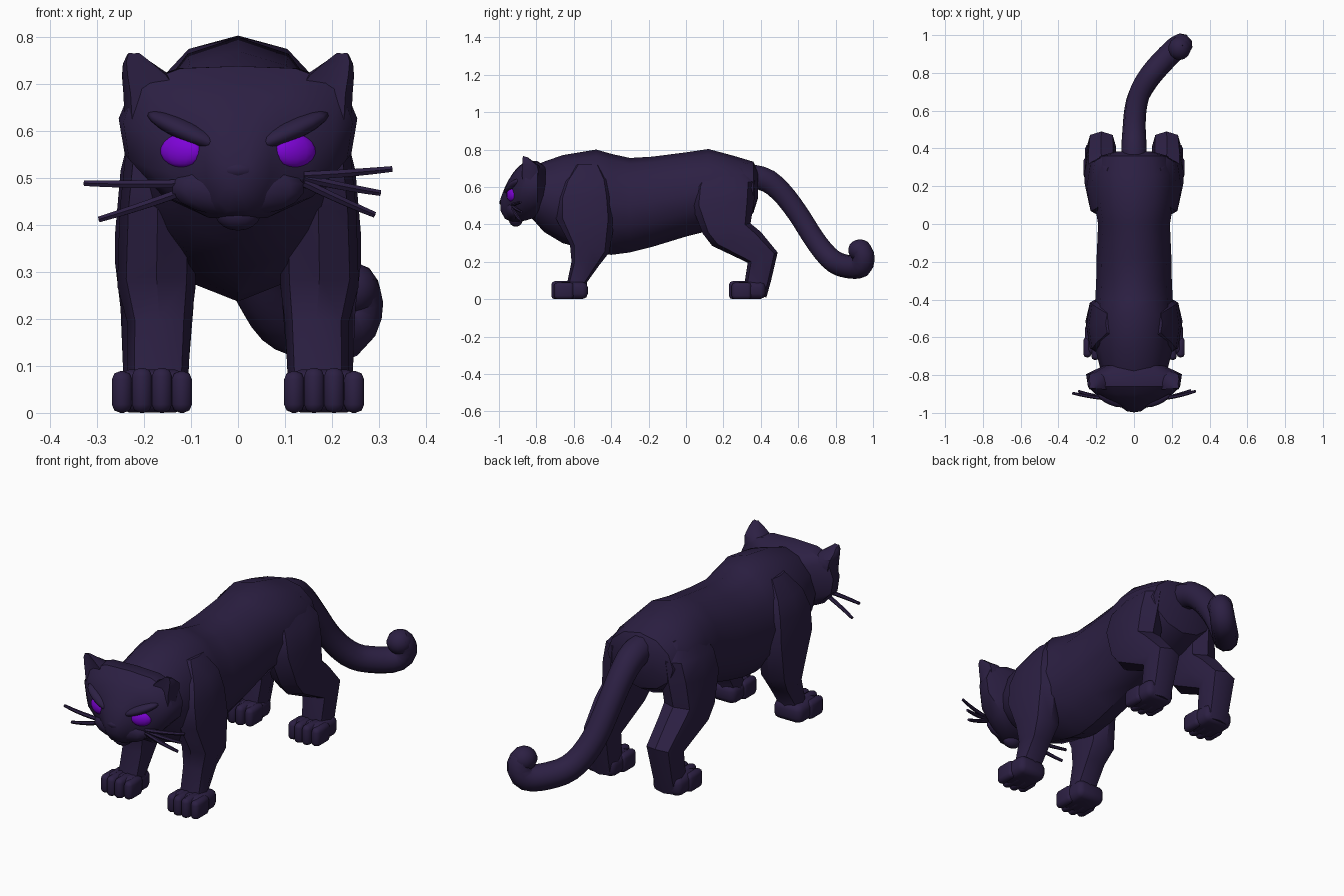
import bpy, bmesh, math
from mathutils import Vector, Matrix

if "Cube" in bpy.data.objects:
    bpy.data.objects.remove(bpy.data.objects["Cube"])


def material(name, rgb):
    m = bpy.data.materials.new(name)
    m.diffuse_color = (*rgb, 1)
    m.use_nodes = True
    m.node_tree.nodes["Principled BSDF"].inputs["Base Color"].default_value = m.diffuse_color
    return m


FUR = material("dark purple fur", (0.025, 0.014, 0.056))
EYE = material("violet eye", (0.21, 0.001, 0.69))


def finish(name, bm, mat=FUR, angle=32):
    bmesh.ops.recalc_face_normals(bm, faces=bm.faces)
    me = bpy.data.meshes.new(name)
    bm.to_mesh(me)
    bm.free()
    me.materials.append(mat)
    ob = bpy.data.objects.new(name, me)
    bpy.context.collection.objects.link(ob)
    bpy.ops.object.select_all(action='DESELECT')
    ob.select_set(True)
    bpy.context.view_layer.objects.active = ob
    bpy.ops.object.shade_smooth_by_angle(angle=math.radians(angle))
    return ob


def loft(name, rings, angle=38):
    """Skin a list of closed rings of points and cap both ends."""
    bm = bmesh.new()
    vs = [[bm.verts.new(p) for p in r] for r in rings]
    n = len(vs[0])
    for a, b in zip(vs, vs[1:]):
        for i in range(n):
            j = (i + 1) % n
            bm.faces.new((a[i], a[j], b[j], b[i]))
    bm.faces.new(vs[0])
    bm.faces.new(vs[-1])
    return finish(name, bm, angle=angle)


def sections(name, half, rows):
    """Loft along y: rows of (y, top z, bottom z, half width) scaling a half profile."""
    prof = half + [(-x, z) for x, z in half[-2:0:-1]]
    return loft(name, [[(x * w, y, (t + b) / 2 + z * (t - b) / 2) for x, z in prof]
                       for y, t, b, w in rows])


def limb(name, rows, side, dent=0.0):
    """Loft rows of (front y, front z, back y, back z, inner x, outer x)."""
    rings = []
    for fy, fz, by, bz, xi, xo in rows:
        ring = []
        for k in range(8):
            a = math.tau * k / 8
            c, s = math.cos(a), math.sin(a)
            c = math.copysign(abs(c) ** 0.75, c) * (1 - dent * (k == 0))
            s = math.copysign(abs(s) ** 0.75, s)
            ring.append((side * ((xi + xo) / 2 + s * (xo - xi) / 2),
                         (fy + by) / 2 + c * (fy - by) / 2,
                         (fz + bz) / 2 + c * (fz - bz) / 2))
        rings.append(ring)
    return loft(name, rings)


def block(name, lo, hi, bevel):
    """Rounded box between two corners."""
    bm = bmesh.new()
    lo, hi = Vector(lo), Vector(hi)
    bmesh.ops.create_cube(bm, size=1, matrix=Matrix.Translation((lo + hi) / 2)
                          @ Matrix.Diagonal((*[abs(d) for d in hi - lo], 1)))
    bmesh.ops.bevel(bm, geom=bm.edges[:], offset=bevel, segments=2,
                    affect='EDGES', profile=0.5)
    return finish(name, bm, angle=50)


def ellipsoid(name, loc, radii, rot=Matrix(), mat=FUR):
    bm = bmesh.new()
    bmesh.ops.create_uvsphere(bm, u_segments=14, v_segments=9, radius=1,
                              matrix=Matrix.Translation(loc) @ rot @ Matrix.Diagonal((*radii, 1)))
    return finish(name, bm, mat, 60)


def tube(name, pts, depth, radii, res=2):
    """Round tube along a smooth path, turned into a mesh."""
    cu = bpy.data.curves.new(name, 'CURVE')
    cu.dimensions = '3D'
    cu.bevel_depth, cu.bevel_resolution, cu.use_fill_caps = depth, res, True
    sp = cu.splines.new('NURBS')
    sp.points.add(len(pts) - 1)
    for p, co, r in zip(sp.points, pts, radii):
        p.co, p.radius = (*co, 1), r
    sp.order_u, sp.use_endpoint_u, sp.resolution_u = 3, True, 3
    ob = bpy.data.objects.new(name, cu)
    bpy.context.collection.objects.link(ob)
    bpy.ops.object.select_all(action='DESELECT')
    ob.select_set(True)
    bpy.context.view_layer.objects.active = ob
    bpy.ops.object.convert(target='MESH')
    ob = bpy.context.object
    ob.data.materials.clear()
    ob.data.materials.append(FUR)
    bpy.ops.object.shade_smooth_by_angle(angle=math.radians(50))


# Torso with neck, shoulder hump and rump
sections("body", [(0, 1), (.5, .87), (.86, .5), (1, 0), (.9, -.45), (.5, -.85), (0, -1)], [
    (-.84, .70, .45, .15), (-.76, .735, .36, .18), (-.66, .77, .30, .205),
    (-.48, .80, .25, .215), (-.40, .777, .237, .205), (-.30, .755, .25, .20),
    (-.18, .762, .28, .198), (0, .785, .335, .19), (.12, .803, .365, .21),
    (.26, .765, .40, .215), (.36, .735, .46, .18), (.385, .69, .54, .09)])

# Wedge-shaped head, widest at the cheeks
sections("head", [(0, 1), (.5, .97), (.88, .75), (1, .25), (.95, -.25), (.65, -.75), (.3, -1), (0, -1)], [
    (-.75, .71, .46, .16), (-.795, .738, .44, .254), (-.86, .738, .42, .244),
    (-.90, .705, .415, .205), (-.925, .675, .415, .155), (-.947, .64, .42, .10),
    (-.968, .60, .43, .07), (-.993, .535, .475, .035)])

# Muzzle, nose and chin
ellipsoid("muzzle", (0, -.92, .478), (.145, .047, .06))
ellipsoid("nose", (0, -.962, .517), (.05, .036, .024))
ellipsoid("chin", (0, -.91, .425), (.05, .037, .037))

for s, tag in ((-1, "left"), (1, "right")):
    # Eye tucked under a slanted brow
    ellipsoid(tag + "_eye", (s * .12, -.932, .558), (.05, .02, .036),
              Matrix.Rotation(s * math.radians(24), 4, 'Z'), EYE)
    d = Vector((s * .12, .05, .055))
    ellipsoid(tag + "_brow", (s * .115, -.926, .602), (.09, .035, .022),
              d.to_track_quat('X', 'Z').to_matrix().to_4x4())
    # Rounded upright ear with a hollow front
    limb(tag + "_ear", [
        (-.885, .60, -.78, .60, .10, .24), (-.89, .68, -.775, .68, .11, .244),
        (-.887, .72, -.785, .715, .142, .247), (-.882, .75, -.815, .735, .18, .245),
        (-.875, .767, -.845, .758, .207, .236)], s, dent=.4)
    # Front leg, its top sinking into the shoulder
    limb(tag + "_front_leg", [
        (-.59, .72, -.46, .72, .08, .15), (-.66, .63, -.41, .64, .09, .215),
        (-.695, .54, -.39, .55, .09, .24),
        (-.695, .43, -.38, .43, .09, .252), (-.62, .29, -.41, .25, .09, .257),
        (-.612, .20, -.465, .18, .10, .235), (-.635, .09, -.53, .09, .105, .235),
        (-.64, .02, -.53, .02, .11, .245)], s)
    # Hind leg with thigh, knee and hock
    limb(tag + "_hind_leg", [
        (.10, .72, .32, .70, .07, .15), (.04, .60, .37, .63, .07, .225),
        (.03, .50, .365, .53, .07, .25),
        (.09, .35, .345, .405, .08, .262), (.14, .285, .40, .36, .09, .262),
        (.33, .195, .49, .25, .095, .25), (.315, .10, .455, .10, .105, .245),
        (.31, .02, .43, .01, .11, .245)], s)
    # Paws: pad and four rounded toes
    for part, y in (("front", -.72), ("hind", .23)):
        block(f"{tag}_{part}_paw", (s * .105, y + .03, .001), (s * .26, y + .195, .092), .028)
        for i in range(4):
            x = .098 + i * .0425
            outer = .014 * (i in (0, 3))
            block(f"{tag}_{part}_toe", (s * x, y + outer, 0),
                  (s * (x + .043), y + .12, .096 - outer / 2), .018)

# Whiskers
for a, b in [
        ((.14, -.925, .505), (.327, -.885, .519)), ((.14, -.925, .50), (.302, -.88, .468)),
        ((.14, -.925, .49), (.29, -.885, .422)), ((-.12, -.925, .488), (-.327, -.895, .489)),
        ((-.12, -.925, .47), (-.295, -.885, .412))]:
    m = (Vector(a) + Vector(b)) / 2 + Vector((0, -.01, -.003))
    tube("whisker", [a, m, b], .01, (1, 1, .7), res=1)

# Drooping tail curling up into a rounded tip
tube("tail", [(0, .29, .66), (0, .40, .66), (0, .50, .59), (.005, .60, .46),
              (.025, .69, .31), (.08, .78, .20), (.15, .86, .172), (.235, .945, .165),
              (.26, .955, .25), (.24, .925, .27)], .061,
     (1.1, 1.12, 1, .96, .96, 1, 1.02, 1, .95, .9), res=3)
ellipsoid("tail_tip", (.241, .93, .262), (.06, .063, .058))
